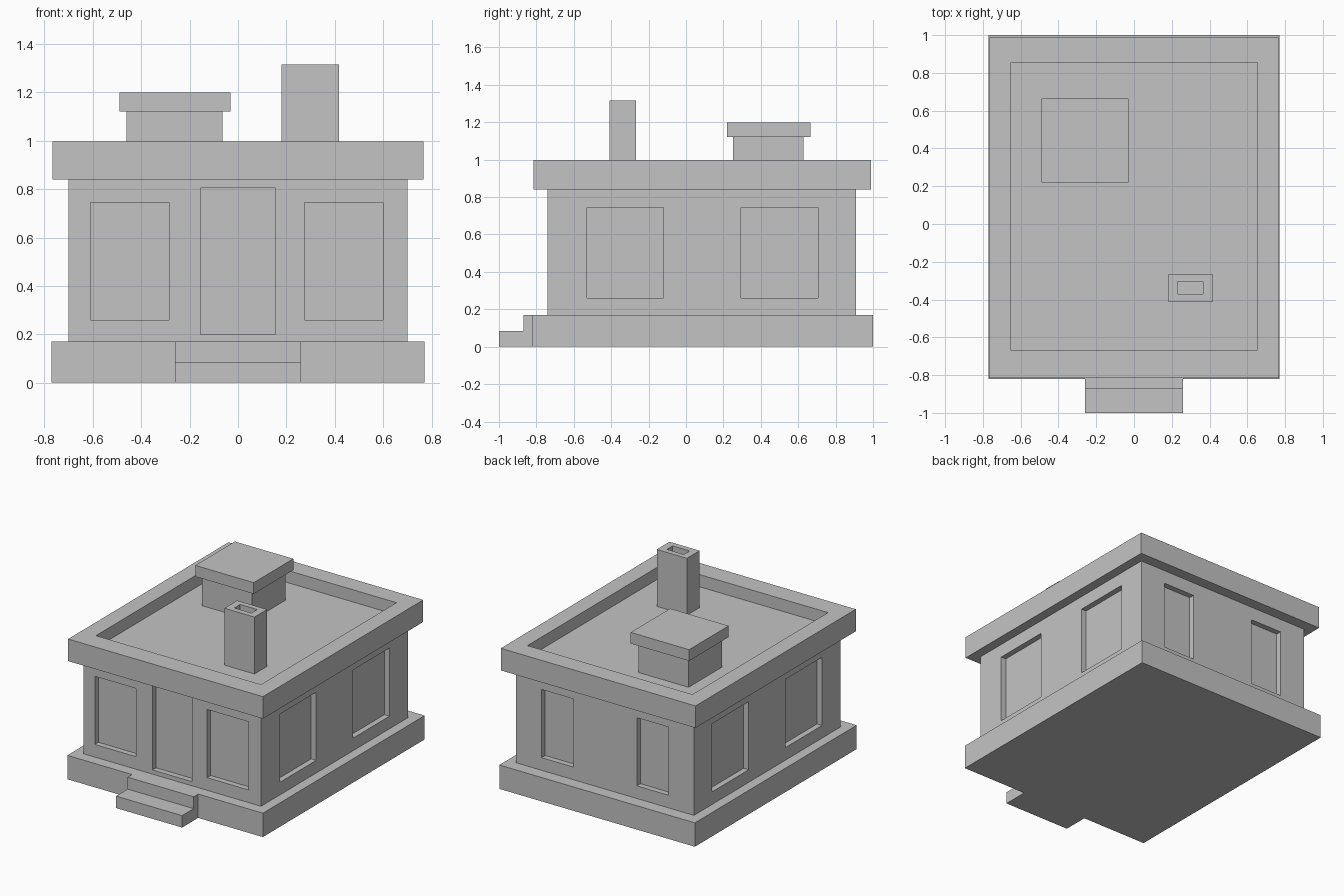
import bpy
import bmesh

default = bpy.data.objects.get("Cube")
if default:
    bpy.data.objects.remove(default, do_unlink=True)

# Single plain grey for the whole building
GREY = (0.55, 0.55, 0.55, 1.0)
grey = bpy.data.materials.new("plain grey")
grey.use_nodes = True
grey.diffuse_color = GREY
grey.node_tree.nodes["Principled BSDF"].inputs["Base Color"].default_value = GREY


def boxes(name, *ranges):
    """One object made of boxes, each given as (x0, x1, y0, y1, z0, z1)."""
    bm = bmesh.new()
    for x0, x1, y0, y1, z0, z1 in ranges:
        for v in bmesh.ops.create_cube(bm, size=1)["verts"]:
            v.co.x = x0 if v.co.x < 0 else x1
            v.co.y = y0 if v.co.y < 0 else y1
            v.co.z = z0 if v.co.z < 0 else z1
    mesh = bpy.data.meshes.new(name)
    bm.to_mesh(mesh)
    bm.free()
    mesh.materials.append(grey)
    obj = bpy.data.objects.new(name, mesh)
    bpy.context.collection.objects.link(obj)
    return obj


def cut(obj, *ranges):
    """Subtract boxes from an object and discard the cutter."""
    cutter = boxes(obj.name + "_cutter", *ranges)
    cutter.hide_render = True
    mod = obj.modifiers.new("recesses", "BOOLEAN")
    mod.operation = "DIFFERENCE"
    mod.solver = "EXACT"
    mod.object = cutter
    bpy.context.view_layer.objects.active = obj
    bpy.ops.object.modifier_apply(modifier=mod.name)
    bpy.data.objects.remove(cutter, do_unlink=True)


# Plinth and entrance steps
boxes("plinth", (-0.77, 0.77, -0.82, 1.0, 0, 0.17))
boxes("upper_step", (-0.26, 0.26, -0.87, -0.82, 0, 0.17))
boxes("lower_step", (-0.26, 0.26, -1.0, -0.87, 0, 0.085))

# Walls with recessed door and windows
WX, FRONT, BACK = 0.70, -0.74, 0.91
DEPTH, OUT = 0.04, 0.1
SILL, HEAD = 0.26, 0.745
walls = boxes("walls", (-WX, WX, FRONT, BACK, 0.17, 0.84))
openings = [(-0.155, 0.155, FRONT - OUT, FRONT + DEPTH, 0.20, 0.805)]
for x0, x1 in ((-0.61, -0.285), (0.275, 0.60)):
    openings.append((x0, x1, FRONT - OUT, FRONT + DEPTH, SILL, HEAD))
for x0, x1 in ((-0.50, -0.25), (0.25, 0.50)):
    openings.append((x0, x1, BACK - DEPTH, BACK + OUT, SILL, HEAD))
for y0, y1 in ((-0.53, -0.12), (0.295, 0.705)):
    openings.append((WX - DEPTH, WX + OUT, y0, y1, SILL, HEAD))
    openings.append((-WX - OUT, -WX + DEPTH, y0, y1, SILL, HEAD))
cut(walls, *openings)

# Flat roof sunk inside a parapet
ROOF = 0.91
roof = boxes("roof_parapet", (-0.767, 0.767, -0.815, 0.988, 0.84, 0.997))
cut(roof, (-0.65, 0.65, -0.67, 0.855, ROOF, 1.1))

# Roof hatch with overhanging cap
boxes("hatch_base", (-0.46, -0.065, 0.25, 0.628, ROOF, 1.12))
boxes("hatch_cap", (-0.49, -0.03, 0.22, 0.665, 1.12, 1.2))

# Hollow chimney
chimney = boxes("chimney", (0.18, 0.417, -0.41, -0.267, ROOF, 1.315))
cut(chimney, (0.23, 0.365, -0.37, -0.305, 1.2, 1.4))
